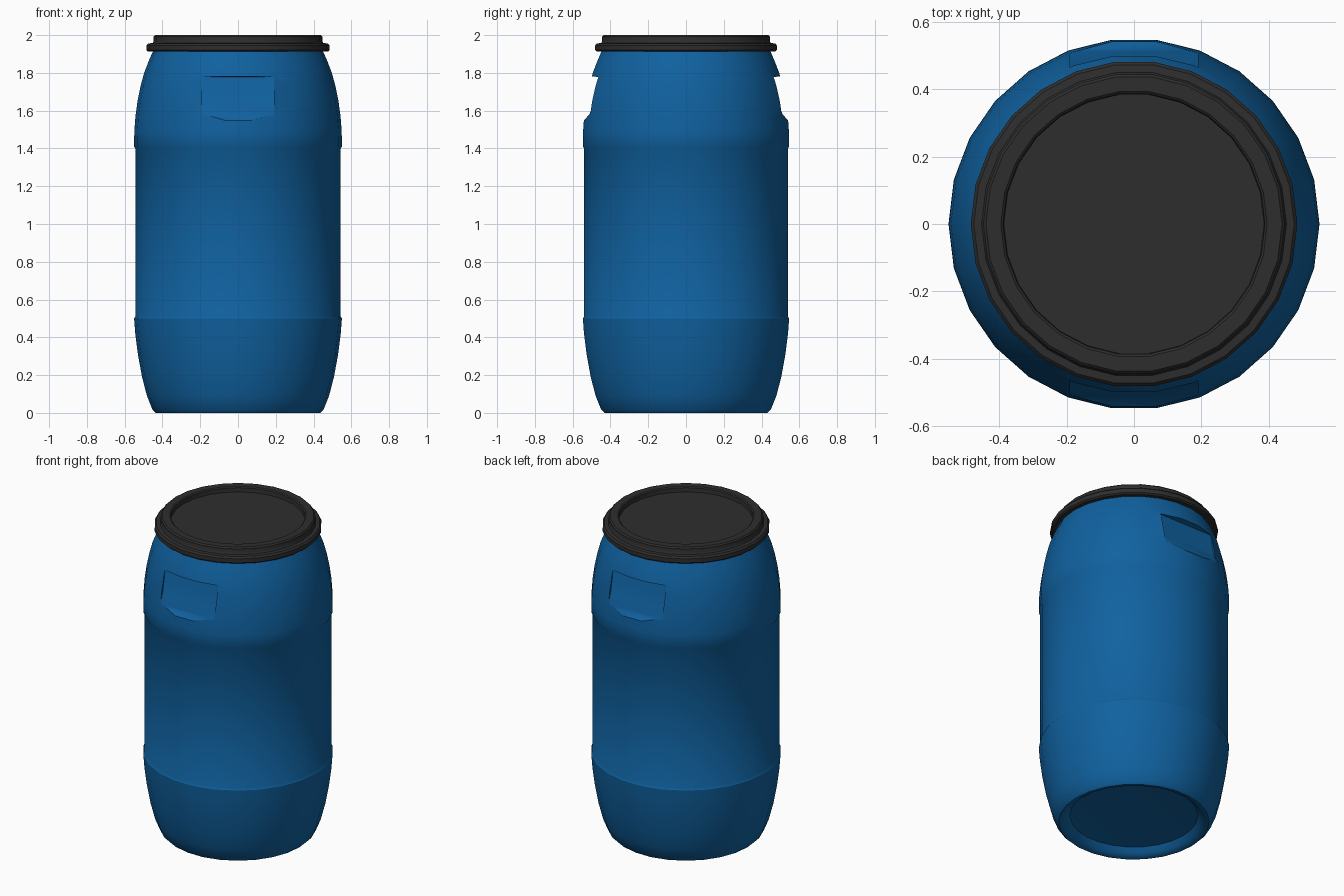
import bpy, bmesh, math

cube = bpy.data.objects.get("Cube")
if cube:
    bpy.data.objects.remove(cube, do_unlink=True)

SIDES = 26


def material(name, rgb):
    m = bpy.data.materials.new(name)
    m.use_nodes = True
    m.diffuse_color = (*rgb, 1)
    m.node_tree.nodes["Principled BSDF"].inputs["Base Color"].default_value = (*rgb, 1)
    return m


def make_object(name, bm, mat):
    bmesh.ops.recalc_face_normals(bm, faces=bm.faces)
    mesh = bpy.data.meshes.new(name)
    bm.to_mesh(mesh)
    bm.free()
    mesh.materials.append(mat)
    obj = bpy.data.objects.new(name, mesh)
    bpy.context.collection.objects.link(obj)
    return obj


def lathe(name, profile, mat):
    """Closed turned solid; profile runs from bottom cap to top cap as (radius, z)."""
    bm = bmesh.new()
    rings = []
    for r, z in profile:
        rings.append([bm.verts.new((r * math.cos(math.tau * i / SIDES),
                                    r * math.sin(math.tau * i / SIDES), z))
                      for i in range(SIDES)])
    for low, high in zip(rings, rings[1:]):
        for i in range(SIDES):
            j = (i + 1) % SIDES
            bm.faces.new((low[i], low[j], high[j], high[i]))
    bm.faces.new(rings[0])
    bm.faces.new(rings[-1])
    return make_object(name, bm, mat)


def smooth(obj, angle):
    bpy.ops.object.select_all(action="DESELECT")
    obj.select_set(True)
    bpy.context.view_layer.objects.active = obj
    bpy.ops.object.shade_smooth_by_angle(angle=math.radians(angle))


blue = material("blue plastic", (0.005, 0.12, 0.35))
black = material("black plastic", (0.027, 0.027, 0.027))

# Drum body: recessed base, bulging ends and a slightly narrower middle
body = lathe("drum_body", [
    (0.34, 0.05), (0.37, 0.045), (0.395, 0.015), (0.415, 0.002), (0.435, 0), (0.453, 0.018),
    (0.482, 0.09), (0.508, 0.19), (0.53, 0.31), (0.544, 0.42), (0.55, 0.50),
    (0.543, 0.512), (0.543, 1.398), (0.55, 1.41), (0.549, 1.49), (0.543, 1.57),
    (0.532, 1.65), (0.516, 1.73), (0.497, 1.80), (0.472, 1.865), (0.452, 1.91),
    (0.44, 1.94)], blue)

# Hand grips: sloping pockets cut under an overhanging lip, front and back
grip = [(0.462, 1.778), (0.487, 1.64), (0.512, 1.58), (0.552, 1.535), (0.7, 1.535), (0.7, 1.80)]
for name, side in (("front_grip_cutter", -1), ("back_grip_cutter", 1)):
    bm = bmesh.new()
    ends = [[bm.verts.new((x, side * y, z)) for y, z in grip] for x in (-0.19, 0.19)]
    bm.faces.new(ends[0])
    bm.faces.new(ends[1])
    for i in range(len(grip)):
        j = (i + 1) % len(grip)
        bm.faces.new((ends[0][i], ends[0][j], ends[1][j], ends[1][i]))
    cutter = make_object(name, bm, blue)
    cutter.hide_render = True
    cut = body.modifiers.new(name, "BOOLEAN")
    cut.operation = "DIFFERENCE"
    cut.solver = "EXACT"
    cut.object = cutter
    bpy.context.view_layer.objects.active = body
    bpy.ops.object.modifier_apply(modifier=cut.name)
    bpy.data.objects.remove(cutter, do_unlink=True)
smooth(body, 32)

# Lid: clamping ring, raised rim and sunken centre panel
lid = lathe("lid", [
    (0.435, 1.912), (0.475, 1.912), (0.484, 1.92), (0.484, 1.946), (0.475, 1.956),
    (0.452, 1.958), (0.447, 1.966), (0.447, 1.992), (0.439, 2.0),
    (0.395, 2.0), (0.388, 1.994), (0.386, 1.968)], black)
smooth(lid, 35)
